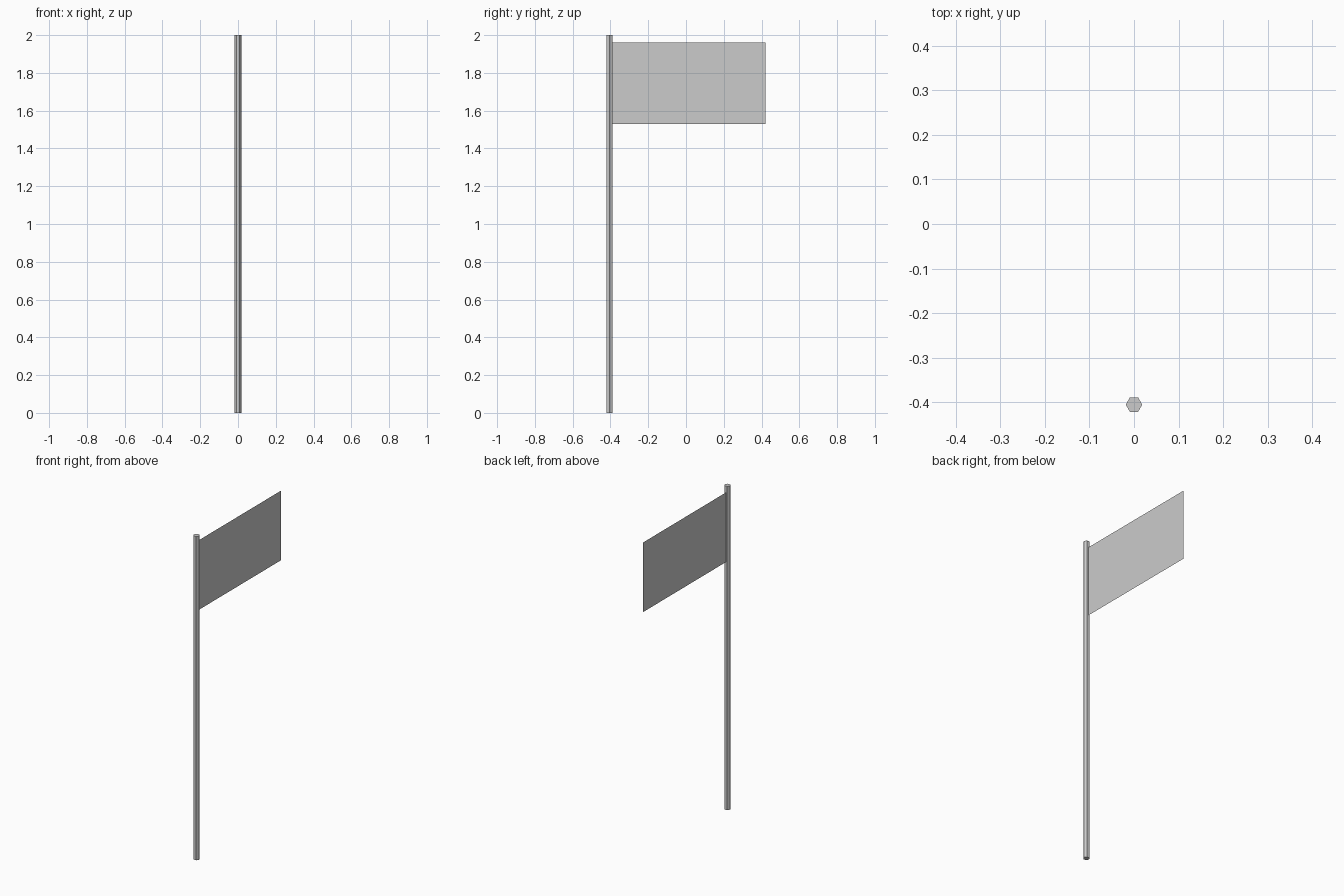
import bpy, bmesh, math

if "Cube" in bpy.data.objects:
    bpy.data.objects.remove(bpy.data.objects["Cube"])

R = 0.0185
POLE_Y = -0.405
HEIGHT = 2.0


def make_object(name, bm):
    mesh = bpy.data.meshes.new(name)
    bm.to_mesh(mesh)
    bm.free()
    obj = bpy.data.objects.new(name, mesh)
    bpy.context.collection.objects.link(obj)
    return obj


# Pole: six-sided prism with corners on the x axis
bm = bmesh.new()
ring = [bm.verts.new((R * math.cos(math.radians(60 * i)),
                      POLE_Y + R * math.sin(math.radians(60 * i)), 0)) for i in range(6)]
base = bm.faces.new(ring)
top = bmesh.ops.extrude_face_region(bm, geom=[base], use_keep_orig=True)["geom"]
bmesh.ops.translate(bm, vec=(0, 0, HEIGHT),
                    verts=[g for g in top if isinstance(g, bmesh.types.BMVert)])
bmesh.ops.recalc_face_normals(bm, faces=bm.faces)
make_object("pole", bm)

# Flag: single flat sheet starting at the back face of the pole
y0, y1 = POLE_Y + R * math.cos(math.radians(30)), 0.421
z0, z1 = 1.53, 1.96
bm = bmesh.new()
bm.faces.new([bm.verts.new((0, y, z)) for y, z in ((y0, z0), (y1, z0), (y1, z1), (y0, z1))])
make_object("flag", bm)
